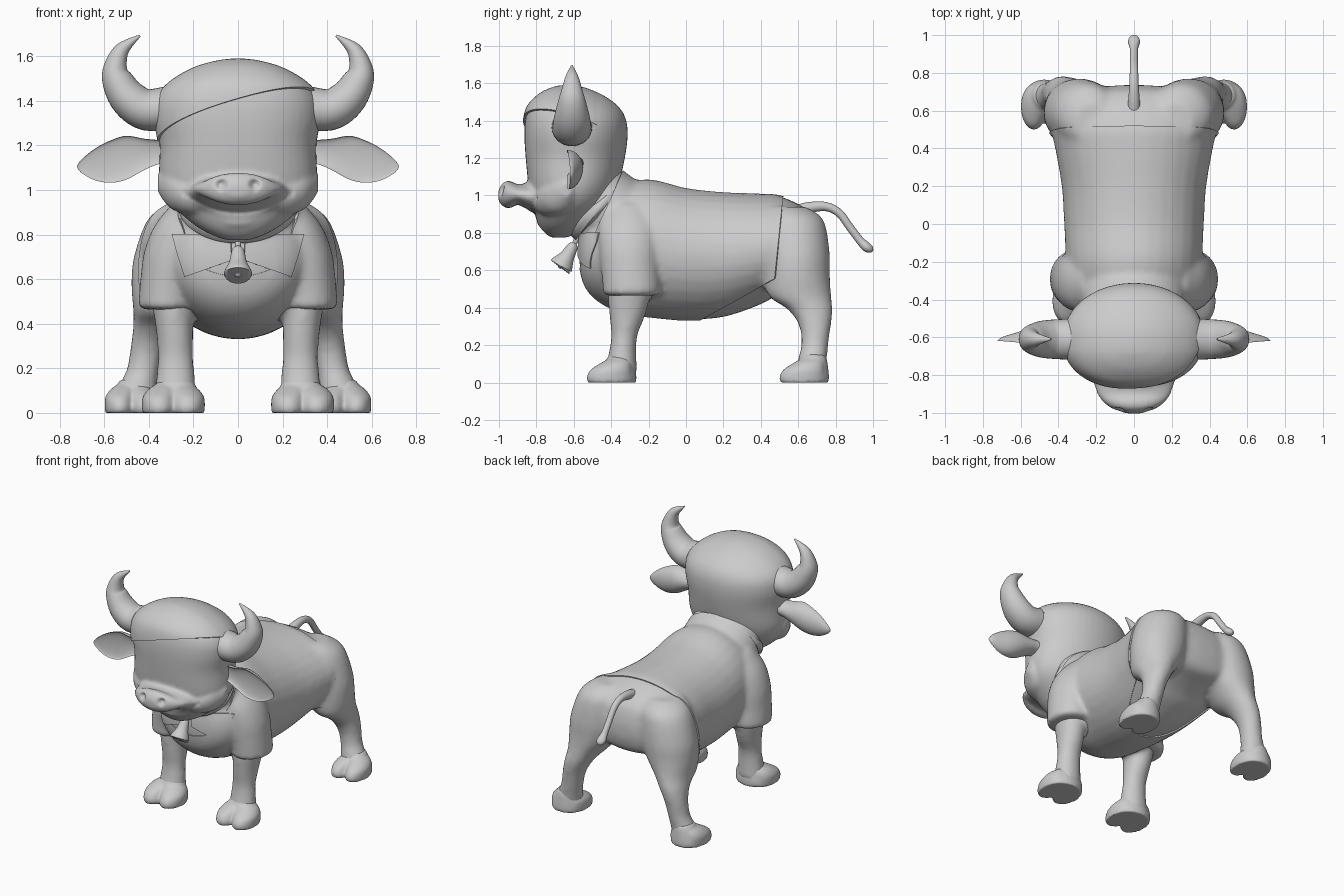
import bpy, bmesh, math
from mathutils import Vector

GREY = bpy.data.materials.new("warm_grey")
GREY.diffuse_color = (0.6, 0.6, 0.6, 1)


def spline(rows, steps=5):
    """Smoothly interpolate rows of numbers."""
    out = []
    for i in range(len(rows) - 1):
        p = [rows[max(0, min(len(rows) - 1, i + k))] for k in (-1, 0, 1, 2)]
        for s in range(steps):
            t = s / steps
            out.append([0.5 * (2 * b + (c - a) * t + (2 * a - 5 * b + 4 * c - d) * t * t
                               + (3 * b - a - 3 * c + d) * t ** 3) for a, b, c, d in zip(*p)])
    return out + [list(rows[-1])]


def loft(bm, rows, axis=None, cup=False, side=1, n=32, grow=0, square=1):
    """Skin rings (x, y, z, ra, rb); rings face a fixed axis or follow the path."""
    fixed = {'X': ((0, 1, 0), (0, 0, 1)), 'Y': ((1, 0, 0), (0, 0, 1)), 'Z': ((1, 0, 0), (0, 1, 0))}
    pts = spline(rows)
    rings = []
    for i, (x, y, z, ra, rb) in enumerate(pts):
        if axis:
            a, b = map(Vector, fixed[axis])
        else:
            t = Vector(pts[min(i + 1, len(pts) - 1)][:3]) - Vector(pts[max(i - 1, 0)][:3])
            t.normalize()
            ref = Vector((0, 1, 0)) if abs(t.y) < 0.1 else Vector((1, 0, 0))
            a = (ref - t * ref.dot(t)).normalized()
            b = t.cross(a)
        ring = []
        for k in range(n):
            u = 2 * math.pi * k / n
            ca, sa = math.cos(u), math.sin(u)
            if square != 1 and sa < 0:      # flatter front
                ca, sa = math.copysign(abs(ca) ** square, ca), -abs(sa) ** square
            if cup and ca < 0:
                ca *= -0.25                 # hollow front side
            p = Vector((x, y, z)) + a * max(ra + grow, .001) * ca + b * max(rb + grow, .001) * sa
            p.x *= side
            ring.append(bm.verts.new(p))
        rings.append(ring)
    for r, q in zip(rings, rings[1:]):
        for k in range(n):
            bm.faces.new((r[k], r[(k + 1) % n], q[(k + 1) % n], q[k]))
    bm.faces.new(rings[0][::-1])
    bm.faces.new(rings[-1])


def finish(name, bm, voxel=0, smooth=3):
    """Turn a bmesh into an object, optionally fused into one skin."""
    bmesh.ops.recalc_face_normals(bm, faces=bm.faces)
    me = bpy.data.meshes.new(name)
    bm.to_mesh(me)
    bm.free()
    ob = bpy.data.objects.new(name, me)
    bpy.context.collection.objects.link(ob)
    if voxel:
        m = ob.modifiers.new("fuse", 'REMESH')
        m.mode, m.voxel_size = 'VOXEL', voxel
        m = ob.modifiers.new("soften", 'SMOOTH')
        m.factor, m.iterations = 0.5, smooth
        new = bpy.data.meshes.new_from_object(ob.evaluated_get(bpy.context.evaluated_depsgraph_get()))
        ob.modifiers.clear()
        ob.data = new
    ob.data.materials.clear()
    ob.data.materials.append(GREY)
    bpy.ops.object.select_all(action='DESELECT')
    bpy.context.view_layer.objects.active = ob
    ob.select_set(True)
    bpy.ops.object.shade_smooth_by_angle(angle=math.radians(50))
    return ob


def part(name, rows, axis=None, **kw):
    bm = bmesh.new()
    loft(bm, rows, axis, **kw)
    return finish(name, bm)


def shell(name, source, planes, out, fade=None):
    """Cloth-like layer: a copy of a skin, cut by planes (keep normal side) and puffed."""
    bm = bmesh.new()
    bm.from_mesh(source.data)
    for co, no in planes:
        bmesh.ops.bisect_plane(bm, geom=bm.verts[:] + bm.edges[:] + bm.faces[:],
                               plane_co=co, plane_no=no, clear_inner=True)
    bm.normal_update()
    moves = {v: v.normal.copy() for v in bm.verts}
    for v, no in moves.items():
        v.co += no * (out * min(1, (fade - v.co.y) / .22) - .001 if fade else out)
    rim = [e for e in bm.edges if e.is_boundary]
    new = bmesh.ops.extrude_edge_only(bm, edges=rim)["geom"]
    for v in [g for g in new if isinstance(g, bmesh.types.BMVert)]:
        base = next((o for o in (e.other_vert(v) for e in v.link_edges) if o in moves), None)
        if base:
            v.co -= moves[base] * (out + 0.014)
    return finish(name, bm)


def dent(ob, points, radius, depth):
    """Press soft marks into the face along y."""
    for v in ob.data.vertices:
        if v.co.y < -0.7:
            d = min(math.hypot(v.co.x - x, v.co.z - z) for x, z in points)
            if d < radius:
                v.co.y += depth * (1 - (d / radius) ** 2) ** 2


TORSO = [(0, -.57, .68, .05, .05), (0, -.54, .68, .19, .16), (0, -.47, .69, .28, .25),
         (0, -.35, .71, .335, .33), (0, -.2, .717, .352, .362), (0, 0, .685, .362, .347),
         (0, .2, .68, .375, .33), (0, .4, .71, .41, .292), (0, .5, .735, .43, .26),
         (0, .6, .735, .42, .22), (0, .67, .72, .375, .185), (0, .71, .71, .28, .14), (0, .735, .7, .08, .05)]
NECK = [(0, -.25, .8, .28, .22), (0, -.45, .96, .26, .2), (0, -.6, 1.1, .24, .2)]
BACK_LEG = [(.22, .54, .94, .09, .1), (.245, .575, .87, .16, .16), (.28, .588, .7, .188, .18),
            (.305, .592, .57, .174, .178), (.345, .61, .46, .125, .167), (.375, .665, .39, .095, .12),
            (.405, .69, .3, .077, .085), (.425, .688, .2, .073, .073),
            (.45, .675, .12, .085, .078), (.46, .66, .04, .09, .08)]
FRONT_LEG = [(.22, -.32, .9, .08, .1), (.275, -.31, .7, .11, .13),
             (.29, -.30, .55, .10, .12), (.29, -.305, .45, .09, .112), (.283, -.315, .35, .083, .095),
             (.28, -.33, .25, .08, .07), (.28, -.34, .15, .088, .075), (.285, -.35, .04, .1, .09)]
SLEEVE = [(.31, -.295, .468, .11, .133), (.315, -.292, .475, .127, .148), (.314, -.292, .52, .127, .15),
          (.307, -.298, .6, .127, .152), (.288, -.302, .72, .13, .16), (.24, -.305, .84, .13, .16),
          (.16, -.31, .95, .12, .12)]

# body: torso, neck, haunches and legs fused together
bm = bmesh.new()
loft(bm, TORSO, 'Y')
loft(bm, NECK)
for s in (1, -1):
    loft(bm, BACK_LEG, 'Z', side=s)
    loft(bm, FRONT_LEG, 'Z', side=s)
body = finish("body", bm, 0.018, 9)

# shirt with short sleeves, its hem running down the haunches to a point
bm = bmesh.new()
loft(bm, TORSO, 'Y', grow=.004)
loft(bm, NECK, grow=.004)
for s in (1, -1):
    loft(bm, BACK_LEG[:7], 'Z', side=s, grow=.004)
    loft(bm, SLEEVE, 'Z', side=s)
form = finish("shirt_form", bm, 0.016, 9)
shirt = shell("shirt", form, [((0, .5, .8), (0, -1, .1)), ((0, .52, .58), (0, -.55, 1)),
                              ((0, -.44, .9), (0, .8, -.35))], 0.004)

for s, tag in ((1, "left"), (-1, "right")):
    # collar lapels on the chest
    shell("lapel_" + tag, form, [((s * .04, 0, .68), (s * .35, 0, 1)), ((s * .23, 0, .6), (-s, 0, .32)),
                                 ((s * .03, 0, .8), (s, 0, 0)), ((0, -.40, .8), (0, -1, 0)),
                                 ((0, 0, .80), (0, 0, -1))], 0.011)
    # cloven hooves with a rounded heel
    for name, cx, cy, w in (("front_hoof_", .29, -.40, .14), ("back_hoof_", .475, .63, .122)):
        bm = bmesh.new()
        for k in (-1, 1):
            x, r = cx + k * w * .45, w * .56
            loft(bm, [(x, cy - .01, 0, r * .97, .115), (x, cy - .01, .03, r, .121),
                      (x, cy, .07, r * .96, .108), (x - k * .015, cy + .025, .105, r * .84, .08),
                      (x - k * .03, cy + .04, .132, r * .5, .045)], 'Z', side=s)
        loft(bm, [(cx, cy + .025, 0, w * .92, .108), (cx, cy + .025, .03, w * .95, .11),
                  (cx - .004, cy + .04, .08, w * .8, .09), (cx - .01, cy + .05, .13, w * .62, .072),
                  (cx - .01, cy + .05, .15, w * .5, .06)], 'Z', side=s)
        finish(name + tag, bm, 0.009, 6)
    # horns
    part("horn_" + tag, [(.29, -.61, 1.37, .11, .1), (.41, -.61, 1.36, .105, .093),
                         (.49, -.61, 1.41, .097, .085), (.54, -.61, 1.49, .078, .07),
                         (.55, -.61, 1.55, .06, .053), (.52, -.61, 1.63, .036, .033),
                         (.44, -.61, 1.693, .005, .005)], side=s)
    # cupped ears
    part("ear_" + tag, [(.3, -.62, 1.175, .08, .05), (.36, -.63, 1.17, .08, .055),
                        (.42, -.635, 1.16, .085, .07), (.5, -.635, 1.145, .085, .098),
                        (.57, -.63, 1.128, .07, .095), (.64, -.625, 1.115, .045, .072),
                        (.7, -.62, 1.107, .02, .032), (.722, -.62, 1.105, .003, .004)],
         'X', cup=True, side=s)
bpy.data.objects.remove(form)

# neck collar band
part("collar", [(0, -.44, .915, .25, .185), (0, -.455, .93, .27, .213), (0, -.475, .945, .268, .212),
                (0, -.49, .96, .245, .185)])

# head: skull, cheeks, nose and lower lip fused together
bm = bmesh.new()
loft(bm, [(0, -.68, .775, .05, .04), (0, -.665, .8, .12, .09), (0, -.645, .85, .205, .145),
          (0, -.615, .95, .31, .21), (0, -.602, 1.05, .352, .24), (0, -.592, 1.2, .352, .265),
          (0, -.588, 1.32, .37, .276), (0, -.59, 1.41, .36, .268), (0, -.6, 1.48, .303, .235),
          (0, -.61, 1.54, .2, .16), (0, -.615, 1.57, .1, .085), (0, -.615, 1.58, .03, .03)],
     'Z', n=48, square=.86)
loft(bm, [(0, -.76, .975, .25, .115), (0, -.84, .995, .215, .075), (0, -.9, 1.005, .195, .055),
          (0, -.94, 1.005, .165, .073), (0, -.975, 1.005, .12, .066), (0, -1.003, 1.0, .04, .03)], 'Y')
loft(bm, [(x, -.775 + 1.1 * x * x, .858 + 2.0 * x * x, .022, .024)
          for x in (-.22, -.15, -.07, 0, .07, .15, .22)], 'X')
for s in (1, -1):
    loft(bm, [(.1, -.7, .95, .08, .06), (.2, -.715, .97, .1, .085), (.3, -.675, 1.0, .09, .085),
              (.36, -.64, 1.03, .03, .04)], 'X', side=s)
head = finish("head", bm, 0.012, 6)
dent(head, [(.075, 1.025), (-.075, 1.025)], .032, .03)
dent(head, [(x / 50, .9 + 1.5 * (x / 50) ** 2) for x in range(-12, 13)], .018, .008)

# swept fringe, blending into the crown behind the horns
shell("fringe", head, [((0, -.86, 1.41), (-.3, .35, 1)), ((0, -.46, 1.4), (0, -1, 0))], 0.014, fade=-.46)

# bell with open mouth, loop and clapper
part("bell", [(0, -.595, .745, .012, .012), (0, -.605, .728, .028, .028), (0, -.635, .675, .04, .04),
              (0, -.66, .635, .06, .06), (0, -.668, .622, .062, .062), (0, -.664, .628, .045, .045),
              (0, -.65, .65, .025, .025)])
part("bell_clapper", [(0, -.65, .66, .012, .012), (0, -.668, .625, .022, .022), (0, -.676, .61, .004, .004)])
part("bell_loop", [(0, -.56, .79, .012, .012), (0, -.585, .765, .014, .014), (0, -.6, .735, .012, .012)])

# tail with a small tuft
part("tail", [(0, .58, .91, .035, .035), (0, .66, .935, .03, .03), (0, .75, .94, .024, .024),
              (0, .82, .905, .022, .022), (0, .88, .825, .021, .021), (0, .93, .76, .022, .022),
              (0, .965, .725, .032, .026), (0, .99, .71, .022, .018), (0, 1.0, .705, .004, .004)])
